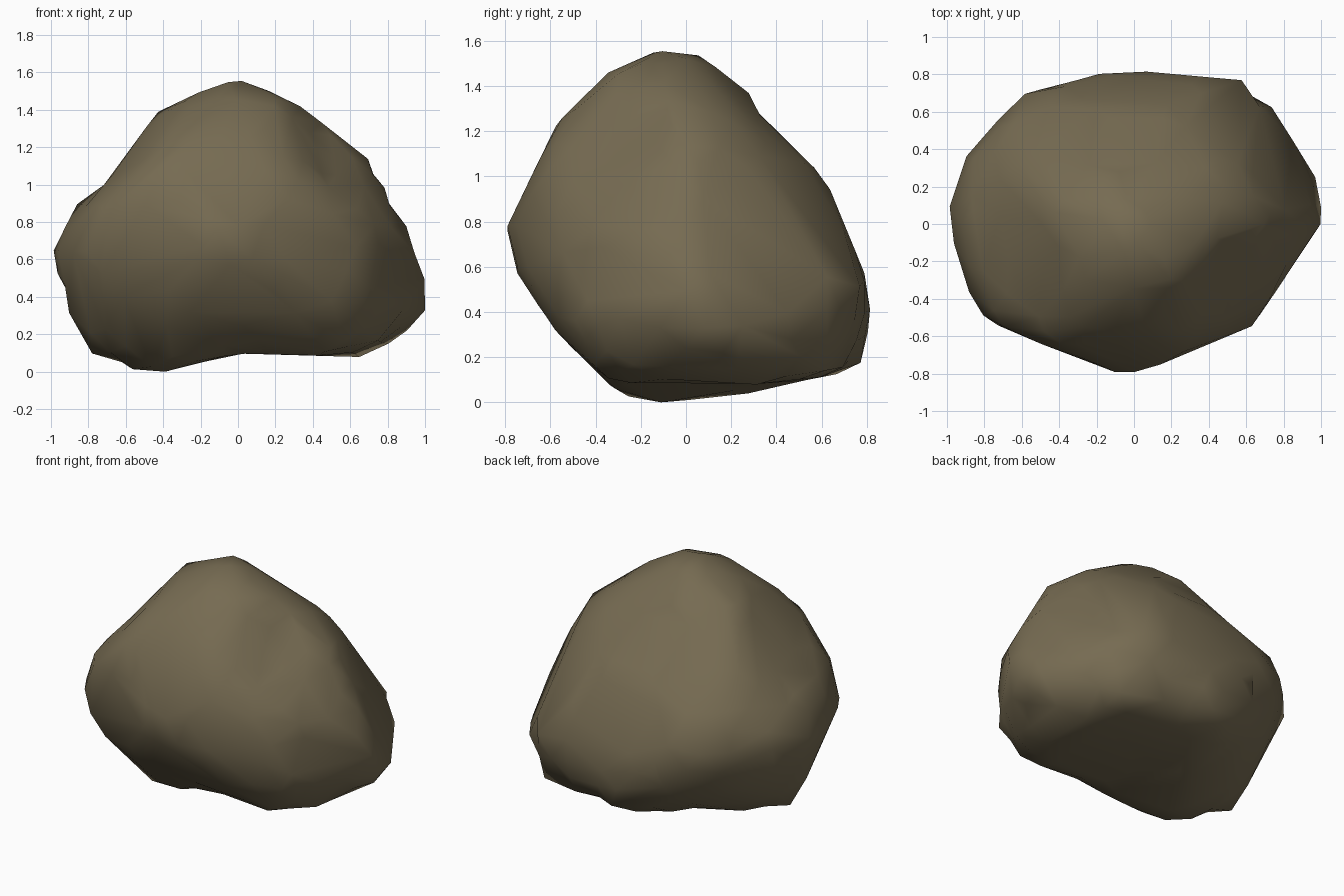
import bpy, bmesh, math
from mathutils import Vector

if "Cube" in bpy.data.objects:
    bpy.data.objects.remove(bpy.data.objects["Cube"])

# Simple outlines of the rock around its middle, each for a given turn and tilt
front = [(0, .79), (.33, .65), (.7, .36), (.87, .11), (1, -.26), (1, -.52), (.67, -.7), (-.02, -.68),
         (-.4, -.79), (-.74, -.75), (-.93, -.42), (-1, -.08), (-.93, .08), (-.73, .2), (-.41, .64)]
side = [(.03, .79), (.25, .66), (.33, .49), (.62, .21), (.82, -.28), (.8, -.62), (.32, -.74),
        (-.25, -.79), (-.58, -.46), (-.83, -.08), (-.57, .46), (-.27, .755)]
top = [(-1, .03), (-.9, .37), (-.64, .68), (-.1, .83), (.67, .76), (1, .2), (1, 0), (.63, -.55),
       (-.03, -.82), (-.84, -.51)]
front_corner = [(0, .73), (.54, .36), (.98, -.2), (.93, -.65), (.24, -.9), (-.2, -.7), (-.47, -.7),
                (-.97, -.2), (-.86, .2), (-.63, .37), (-.31, .69)]
back_corner = [(-.12, .75), (.17, .775), (.7, .42), (.98, -.11), (.59, -.88), (0, -.82),
               (-.35, -.875), (-.97, -.56), (-.98, -.35), (-.58, .49)]
under_corner = [(.03, .69), (.21, .645), (.63, .27), (.9, .05), (.92, -.27), (.59, -.88), (.15, -.9),
                (-.84, -.44), (-.86, .02), (-.53, .54), (-.28, .64)]


def cross(a, b):
    return a[0] * b[1] - a[1] * b[0]


def reach(p, outline):
    """How far p can be scaled from the centre before it meets the outline."""
    best = 0
    for i, b in enumerate(outline):
        a = outline[i - 1]
        e = (b[0] - a[0], b[1] - a[1])
        k = cross(p, e)
        if k and 0 <= round(cross(a, p) / k, 6) <= 1:
            best = max(best, cross(a, e) / k)
    return best or 50


def view(outline, turn, tilt):
    t, e = math.radians(turn), math.radians(tilt)
    right = Vector((math.cos(t), math.sin(t), 0))
    look = Vector((-math.sin(t), math.cos(t), 0))
    return right, look * math.sin(e) + Vector((0, 0, math.cos(e))), outline


views = [view(front, 0, 0), view(side, 90, 0), view(top, 0, 90), view(front_corner, 40, 25),
         view(back_corner, 220, 25), view(under_corner, 140, -30)]

# Rock: a ball whose radius is limited by every outline
bm = bmesh.new()
bmesh.ops.create_icosphere(bm, subdivisions=4, radius=1)
bm.verts.ensure_lookup_table()
dirs = [v.co.normalized() for v in bm.verts]
near = [[e.other_vert(v).index for e in v.link_edges] for v in bm.verts]
limits, sectors = [], []
for right, up, outline in views:
    flat = [(d.dot(right), d.dot(up)) for d in dirs]
    limits.append([reach(p, outline) for p in flat])
    groups = {}
    for i, p in enumerate(flat):
        groups.setdefault(int(math.degrees(math.atan2(p[1], p[0])) // 9), []).append(i)
    sectors.append(list(groups.values()))
cap = [min(c) for c in zip(*limits)]
hollow = Vector((.4, -.27, .36)).normalized()
for i, d in enumerate(dirs):
    if (d - hollow).length < .25:
        cap[i] = min(cap[i], .67)

# Relax the radius, while each outline stays touched all the way round
radius = cap[:]
for step in range(30):
    radius = [min(c, (r + sum(radius[j] for j in n) / len(n)) / 2)
              for r, c, n in zip(radius, cap, near)]
    for limit, groups in zip(limits, sectors):
        for group in groups:
            i = max(group, key=lambda j: radius[j] / limit[j])
            radius[i] = cap[i]
for v, d, r in zip(bm.verts, dirs, radius):
    v.co = d * r
low = min(v.co.z for v in bm.verts)
for v in bm.verts:
    v.co.z -= low
for f in bm.faces:
    f.smooth = True

mesh = bpy.data.meshes.new("rock")
bm.to_mesh(mesh)
bm.free()
rock = bpy.data.objects.new("rock", mesh)
bpy.context.collection.objects.link(rock)

# Coarser facets, smooth shaded
rock.modifiers.new("coarse_facets", 'DECIMATE').ratio = .35

stone = bpy.data.materials.new("brown stone")
stone.diffuse_color = (.181, .147, .084, 1)
stone.use_nodes = True
stone.node_tree.nodes["Principled BSDF"].inputs["Base Color"].default_value = stone.diffuse_color
mesh.materials.append(stone)
